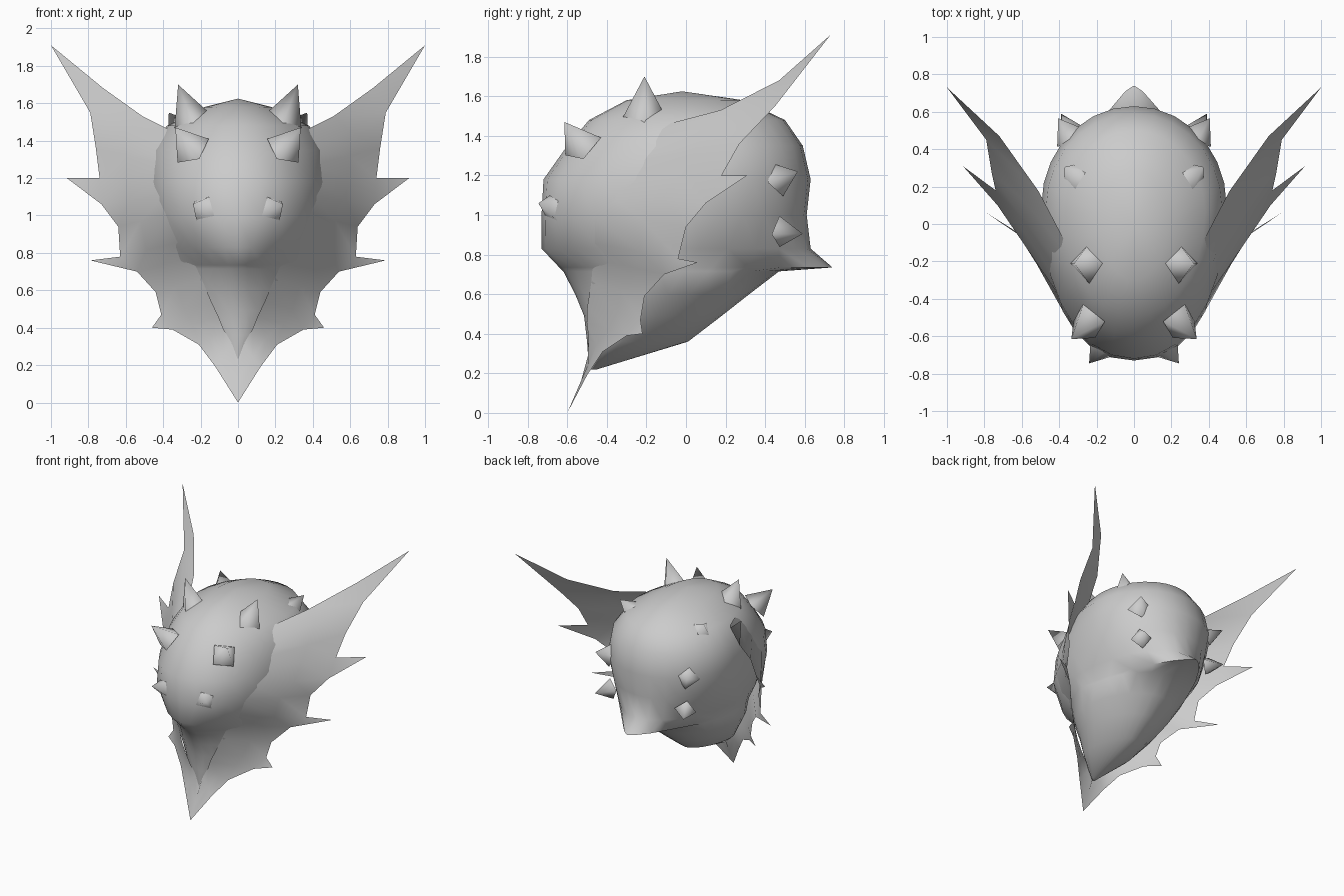
import bpy, bmesh, math
from mathutils import Vector, Matrix

cube = bpy.data.objects.get("Cube")
if cube:
    bpy.data.objects.remove(cube, do_unlink=True)

# One matte grey for everything
grey = bpy.data.materials.new("light grey")
grey.use_nodes = True
COL = (0.6, 0.6, 0.6, 1)
grey.diffuse_color = COL
bsdf = grey.node_tree.nodes["Principled BSDF"]
bsdf.inputs["Base Color"].default_value = COL
bsdf.inputs["Roughness"].default_value = 0.8


def make_object(name, bm, smooth_angle, mirror=False):
    bmesh.ops.recalc_face_normals(bm, faces=bm.faces)
    mesh = bpy.data.meshes.new(name)
    bm.to_mesh(mesh)
    bm.free()
    mesh.materials.append(grey)
    ob = bpy.data.objects.new(name, mesh)
    bpy.context.collection.objects.link(ob)
    bpy.ops.object.select_all(action="DESELECT")
    ob.select_set(True)
    bpy.context.view_layer.objects.active = ob
    bpy.ops.object.shade_smooth_by_angle(angle=math.radians(smooth_angle))
    if mirror:
        mod = ob.modifiers.new("Mirror", "MIRROR")
        mod.use_axis[0] = True
        mod.merge_threshold = 0.002
    return ob


# Head shell: stacked rings of z, front y, widest y, back y, half width,
# front and back roundness (2 = ellipse, 1 = diamond)
RINGS = [
    (0.22, -0.49, -0.47, -0.45, 0.015, 1.7, 2.0),
    (0.36, -0.50, -0.32, 0.01, 0.18, 1.8, 1.8),
    (0.49, -0.515, -0.22, 0.18, 0.28, 1.75, 1.8),
    (0.60, -0.56, -0.19, 0.32, 0.35, 1.6, 1.85),
    (0.715, -0.62, -0.14, 0.47, 0.40, 1.45, 1.9),
    (0.735, -0.64, -0.13, 0.74, 0.405, 1.47, 1.4),
    (0.83, -0.73, -0.08, 0.63, 0.44, 1.65, 1.9),
    (1.00, -0.73, 0.04, 0.61, 0.475, 2.25, 2.0),
    (1.18, -0.72, 0.10, 0.63, 0.495, 2.1, 2.0),
    (1.35, -0.60, 0.09, 0.59, 0.47, 2.0, 2.0),
    (1.48, -0.49, 0.06, 0.50, 0.38, 2.0, 2.0),
    (1.58, -0.30, 0.00, 0.29, 0.18, 2.0, 2.0),
]
SEG = 28
bm = bmesh.new()
loops = []
for z, yf, yc, yb, w, pf, pb in RINGS:
    loop = []
    for i in range(SEG):
        t = 2 * math.pi * i / SEG
        s, c = math.sin(t), math.cos(t)
        p, reach = (pb, yb - yc) if c > 0 else (pf, yf - yc)
        x = w * math.copysign(abs(s) ** (2 / p), s)
        y = yc + reach * abs(c) ** (2 / p)
        loop.append(bm.verts.new((x, y, z)))
    loops.append(loop)
for a, b in zip(loops, loops[1:]):
    for i in range(SEG):
        j = (i + 1) % SEG
        bm.faces.new((a[i], a[j], b[j], b[i]))
crown = bm.verts.new((0, -0.02, 1.625))
for i in range(SEG):
    bm.faces.new((loops[-1][i], loops[-1][(i + 1) % SEG], crown))
bm.faces.new(loops[0][::-1])
make_object("head_shell", bm, 50)

# Webbed frill: ribs from the shell (root) to the rim (outer)
RIBS = [
    ((0.34, -0.16, 1.45), (0.72, 0.47, 1.68)),
    ((0.40, -0.19, 1.36), (0.79, 0.45, 1.55)),
    ((0.43, -0.22, 1.28), (0.76, 0.27, 1.36)),
    ((0.44, -0.26, 1.20), (0.74, 0.18, 1.20)),
    ((0.43, -0.34, 1.10), (0.73, 0.10, 1.06)),
    ((0.40, -0.43, 1.00), (0.64, 0.00, 0.94)),
    ((0.35, -0.43, 0.85), (0.63, -0.04, 0.78)),
    ((0.28, -0.43, 0.77), (0.54, -0.11, 0.70)),
    ((0.22, -0.45, 0.65), (0.44, -0.21, 0.59)),
    ((0.17, -0.47, 0.53), (0.41, -0.23, 0.47)),
    ((0.13, -0.48, 0.45), (0.35, -0.30, 0.39)),
    ((0.09, -0.485, 0.38), (0.21, -0.42, 0.31)),
    ((0.04, -0.49, 0.30), (0.12, -0.50, 0.19)),
    ((0.00, -0.48, 0.25), (0.00, -0.60, 0.00)),
]
# Frill points, keyed by the rib they follow
POINTS = {0: (1.0, 0.73, 1.91), 3: (0.915, 0.31, 1.20),
          6: (0.79, 0.06, 0.76), 9: (0.46, -0.22, 0.40)}
bm = bmesh.new()
rows = []
for k, (root, outer) in enumerate(RIBS):
    root, outer = Vector(root), Vector(outer)
    mid = root.lerp(outer, 0.5)
    if k == 0:
        mid += Vector((-0.02, 0.02, -0.035))
    start = root + (root - outer) * 0.12   # tuck the root into the shell
    rows.append([bm.verts.new(p) for p in (start, mid, outer)])
for k, (a, b) in enumerate(zip(rows, rows[1:])):
    for j in range(2):
        bm.faces.new((a[j], b[j], b[j + 1], a[j + 1]))
    if k in POINTS:
        bm.faces.new((a[2], b[2], bm.verts.new(POINTS[k])))
make_object("frill", bm, 40, mirror=True)

# Four-sided spikes: base centre, tip, radius, twist in degrees
SPIKES = {
    "crown_spikes": ((0.245, -0.21, 1.51), (0.32, -0.21, 1.70), 0.11, 0),
    "brow_spikes": ((0.25, -0.53, 1.36), (0.335, -0.615, 1.47), 0.105, 35),
    "cheek_spikes": ((0.185, -0.67, 1.04), (0.24, -0.745, 1.06), 0.09, 30),
    "rear_upper_spikes": ((0.305, 0.25, 1.46), (0.37, 0.305, 1.55), 0.095, 45),
    "rear_middle_spikes": ((0.345, 0.475, 1.185), (0.405, 0.565, 1.22), 0.09, 10),
    "rear_lower_spikes": ((0.335, 0.49, 0.915), (0.39, 0.59, 0.905), 0.08, 10),
}
for name, (base, tip, radius, twist) in SPIKES.items():
    base, tip = Vector(base), Vector(tip)
    axis = (tip - base).normalized()
    base -= axis * 0.02
    length = (tip - base).length
    place = (Matrix.Translation((base + tip) / 2)
             @ axis.to_track_quat("Z", "Y").to_matrix().to_4x4()
             @ Matrix.Rotation(math.radians(twist), 4, "Z"))
    bm = bmesh.new()
    bmesh.ops.create_cone(bm, cap_ends=False, segments=4, radius1=radius,
                          radius2=0, depth=length, matrix=place)
    bmesh.ops.remove_doubles(bm, verts=bm.verts, dist=1e-4)
    make_object(name, bm, 120, mirror=True)
